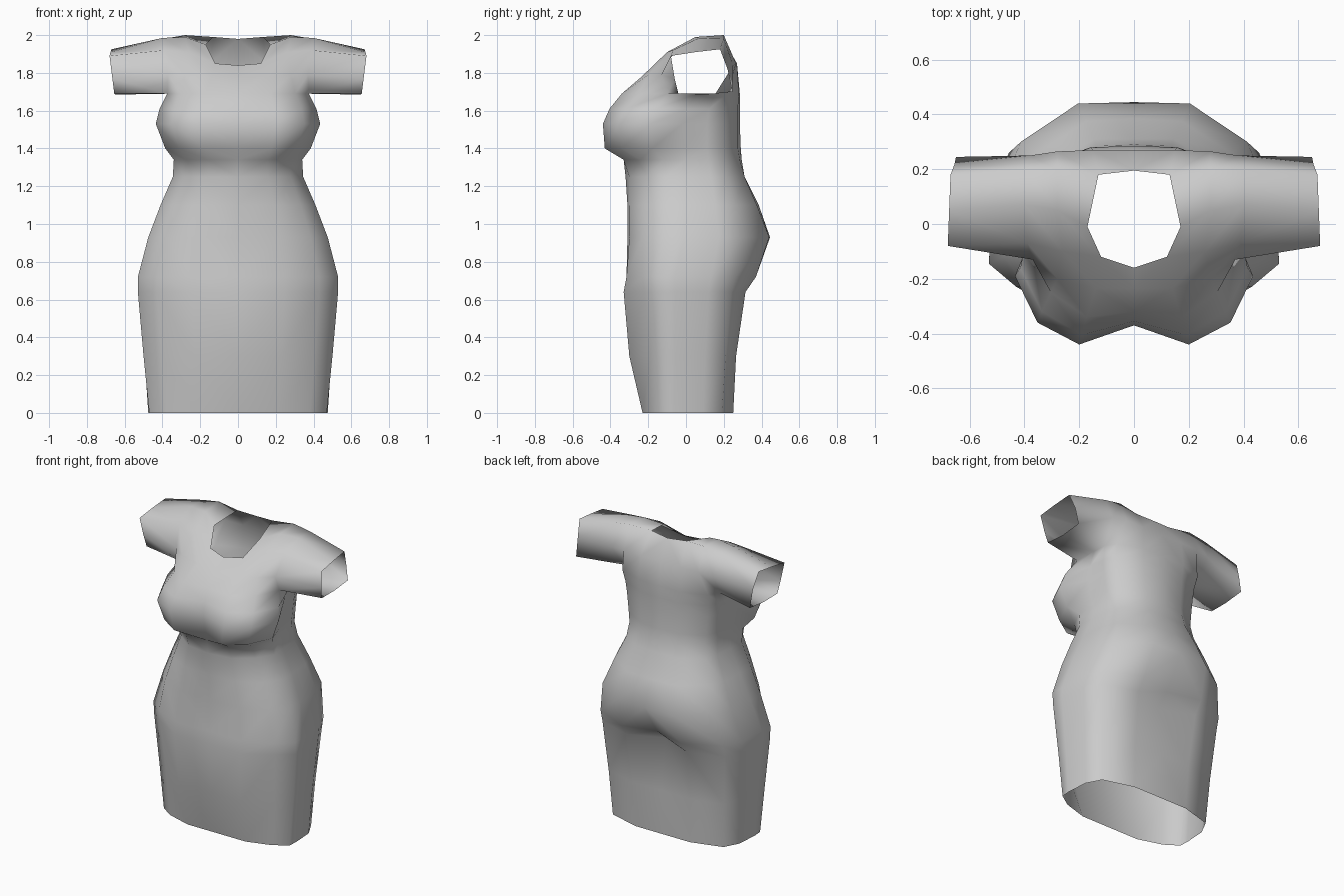
import bpy
import bmesh
from mathutils import Vector

old = bpy.data.objects.get("Cube")
if old:
    bpy.data.objects.remove(old, do_unlink=True)

fabric = bpy.data.materials.new("grey_fabric")
fabric.use_nodes = True
grey = (0.6, 0.6, 0.6, 1)
fabric.diffuse_color = grey
fabric.node_tree.nodes["Principled BSDF"].inputs["Base Color"].default_value = grey

# Body sections from hem to armpit: height, front and back half width,
# front depth (centre, middle, outer), side depth, back depth (outer, middle, centre)
SECTIONS = [
    (0, .47, .475, -.23, -.23, -.18, -.06, .19, .25, .25),
    (.3, .5, .495, -.29, -.3, -.19, -.06, .21, .265, .26),
    (.64, .53, .525, -.32, -.33, -.22, -.06, .24, .315, .22),
    (.72, .53, .525, -.315, -.315, -.23, -.06, .26, .37, .31),
    (.93, .475, .475, -.31, -.3, -.23, -.01, .3, .44, .445),
    (1.1, .41, .405, -.31, -.3, -.22, .0, .26, .375, .385),
    (1.25, .345, .335, -.32, -.3, -.21, 0, .22, .31, .31),
    (1.34, .34, .325, -.33, -.33, -.24, 0, .2, .285, .295),
    (1.4, .385, .33, -.345, -.43, -.34, -.02, .2, .275, .29),
    (1.53, .435, .345, -.37, -.44, -.36, -.02, .2, .275, .285),
    (1.61, .415, .355, -.355, -.405, -.32, 0, .205, .275, .285),
    (1.69, .375, .37, -.32, -.34, -.25, .06, .22, .28, .285),
]

# Yoke rows from chest over the shoulder to the back, each from centre to sleeve
YOKE = [
    [(0, -.235, 1.78), (.14, -.235, 1.78), (.28, -.2, 1.79), (.37, -.13, 1.79)],
    [(0, -.16, 1.84), (.12, -.12, 1.85), (.26, -.1, 1.91), (.39, -.07, 1.92)],
    [None, (.17, -.01, 1.95), (.28, .05, 1.99), (.4, .07, 1.985)],
    [(0, .195, 1.98), (.13, .18, 1.99), (.28, .2, 2), (.4, .2, 1.98)],
    [(0, .27, 1.85), (.15, .27, 1.85), (.28, .265, 1.85), (.38, .25, 1.84)],
]

# Sleeve opening, from the front armpit over the top and back underneath
CUFF = [(.655, -.04, 1.69), (.665, -.06, 1.77), (.68, -.08, 1.89), (.675, .05, 1.91),
        (.67, .18, 1.925), (.655, .22, 1.82), (.65, .245, 1.7), (.65, .1, 1.685)]


def half_section(z, front_w, back_w, f0, f1, f2, side, b2, b1, b0):
    """Points of half a body section, from front centre round to back centre."""
    return [(0, f0, z), (front_w * .46, f1, z), (front_w * .81, f2, z),
            (front_w, (f2 + side) / 2, z), (back_w, side, z),
            (back_w * .98, side * .4 + b2 * .6, z), (back_w * .87, b2, z),
            (back_w * .43, b1, z), (0, b0, z)]


bm = bmesh.new()


def add_row(points):
    return [bm.verts.new(Vector(p)) if p else None for p in points]


def bridge(row_a, row_b, closed=False):
    """Join two rows with quads, leaving holes where a point is missing."""
    count = len(row_a)
    for i in range(count if closed else count - 1):
        j = (i + 1) % count
        quad = (row_a[i], row_a[j], row_b[j], row_b[i])
        if all(quad):
            bm.faces.new(quad)


# Skirt and bodice
rings = [add_row(half_section(*s)) for s in SECTIONS]
for lower, upper in zip(rings, rings[1:]):
    bridge(lower, upper)

# Chest, shoulders and upper back around the open neck
top = rings[-1]
yoke = [top[:4]] + [add_row(r) for r in YOKE] + [top[:4:-1]]
for lower, upper in zip(yoke, yoke[1:]):
    bridge(lower, upper)

# Short open sleeve
armhole = [row[3] for row in yoke] + [top[4]]
bridge(armhole, add_row(CUFF), closed=True)

bmesh.ops.recalc_face_normals(bm, faces=bm.faces)
if sum(f.normal.x * f.calc_area() for f in bm.faces) < 0:
    bmesh.ops.reverse_faces(bm, faces=bm.faces)

mesh = bpy.data.meshes.new("dress")
bm.to_mesh(mesh)
bm.free()
mesh.materials.append(fabric)
dress = bpy.data.objects.new("dress", mesh)
bpy.context.collection.objects.link(dress)

# Right half
mirror = dress.modifiers.new("mirror", 'MIRROR')
mirror.use_clip = True
mirror.merge_threshold = .001

for poly in mesh.polygons:
    poly.use_smooth = True
